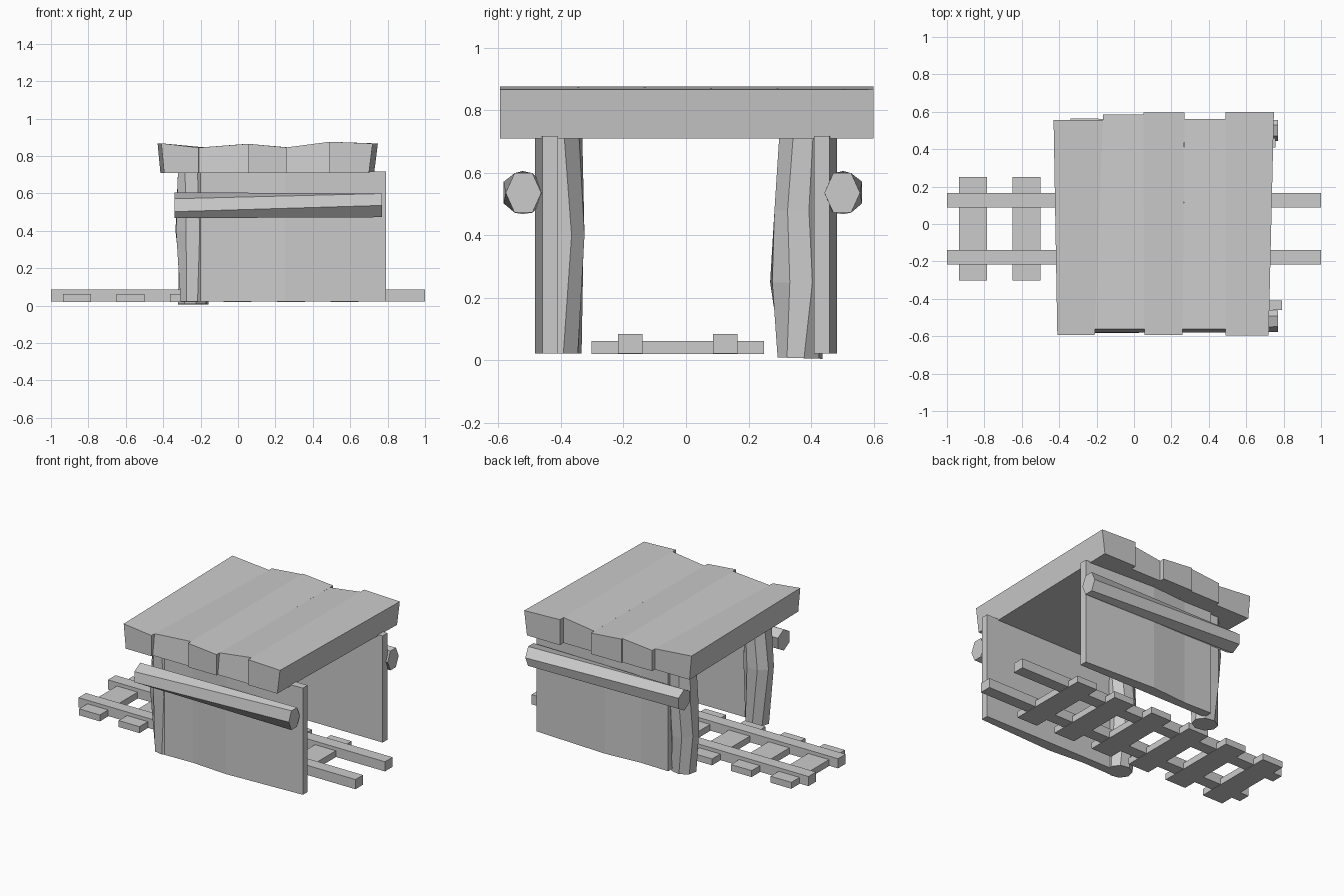
import bpy
from math import sin, cos, radians

if "Cube" in bpy.data.objects:
    bpy.data.objects.remove(bpy.data.objects["Cube"])


def make(name, verts, faces):
    me = bpy.data.meshes.new(name)
    me.from_pydata(verts, [], faces)
    me.update()
    ob = bpy.data.objects.new(name, me)
    bpy.context.collection.objects.link(ob)
    return ob


def box(name, x0, x1, y0, y1, z0, z1):
    v = [(x, y, z) for z in (z0, z1) for x, y in ((x0, y0), (x1, y0), (x1, y1), (x0, y1))]
    return loft(name, [v[:4], v[4:]])


def loft(name, rings):
    # Closed skin through rings of equal point count
    n = len(rings[0])
    verts = [p for r in rings for p in r]
    faces = [tuple(range(n))[::-1], tuple(range(len(verts) - n, len(verts)))]
    for k in range(len(rings) - 1):
        for i in range(n):
            j = (i + 1) % n
            faces.append((k * n + i, k * n + j, k * n + n + j, k * n + n + i))
    return make(name, verts, faces)


def ngon(n, cu, cv, ru, rv, turn):
    return [(cu + ru * cos(radians(turn + 360 * i / n)),
             cv + rv * sin(radians(turn + 360 * i / n))) for i in range(n)]


# Track: two rails over six sleepers
for i, y in enumerate((-0.217, 0.087)):
    box(f"rail_{i}", -1, 1, y, y + 0.078, 0.022, 0.085)
for i in range(6):
    x = -0.935 + 0.286 * i
    box(f"sleeper_{i}", x, x + 0.15, -0.303, 0.25, 0.02, 0.062)

# Side walls with a bulging outer face
for name, s, end in (("front_wall", -1, 0.79), ("back_wall", 1, 0.757)):
    plan = [(-0.2, 0.41), (end, 0.41), (end, 0.459), (0.25, 0.483), (0.0, 0.465), (-0.2, 0.47)]
    if s < 0:
        plan.reverse()
    loft(name, [[(x, s * y, z) for x, y in plan] for z in (0.022, 0.718)])

# Rough entrance posts: z, centre x, centre y, radius x, radius y, turn
posts = {
    "front_post": [(0.022, -0.23, -0.405, 0.078, 0.072, 10), (0.4, -0.245, -0.4, 0.095, 0.08, 25),
                   (0.712, -0.235, -0.405, 0.088, 0.075, 12)],
    "back_post": [(0.005, -0.24, 0.365, 0.083, 0.073, 10), (0.25, -0.24, 0.36, 0.085, 0.095, 28),
                  (0.48, -0.245, 0.37, 0.09, 0.09, 15), (0.712, -0.235, 0.375, 0.086, 0.083, 22)],
}
for name, rows in posts.items():
    loft(name, [[(x, y, z + (0.03 * (0.44 - y) if k == 0 and name == "back_post" else 0))
                 for x, y in ngon(8, *r[1:])] for k, r in enumerate(rows) for z in (r[0],)])

# Twisted hexagonal side logs
for name, cy, s in (("front_log", -0.52, -1), ("back_log", 0.5, 1)):
    a = ngon(6, cy + s * 0.003, 0.537, 0.07, 0.069, 30)
    b = ngon(6, cy, 0.536, 0.057, 0.073, 0)
    loft(name, [[(-0.34, y, z) for y, z in a], [(0.77, y, z) for y, z in b]])

# Roof: five uneven planks; front edge x, back edge x, top z at each seam
seams = [(-0.41, -0.43, 0.868), (-0.21, -0.165, 0.845), (0.055, 0.05, 0.865),
         (0.26, 0.27, 0.846), (0.49, 0.49, 0.876), (0.72, 0.748, 0.867)]
front = [-0.593, -0.562, -0.593, -0.562, -0.595]
back = [0.557, 0.585, 0.595, 0.562, 0.6]
verts, faces = [], []
for i in range(5):
    (a, b, za), (c, d, zc) = seams[i], seams[i + 1]
    f, k, n = front[i], back[i], len(verts)
    fb = f if f < -0.58 else f - 0.018
    la = 0.015 if i == 0 else 0
    lc = 0.02 if i == 4 else 0
    verts += [(a + la, fb, 0.71), (c - lc, fb, 0.71), (d - lc, k, 0.71), (b + la, k, 0.71),
              (a, f, za), (c, f, zc), (d, k, zc), (b, k, za)]
    faces += [tuple(n + q for q in t) for t in
              ((3, 2, 1, 0), (4, 5, 6, 7), (0, 1, 5, 4), (1, 2, 6, 5), (2, 3, 7, 6), (3, 0, 4, 7))]
make("plank_roof", verts, faces)
